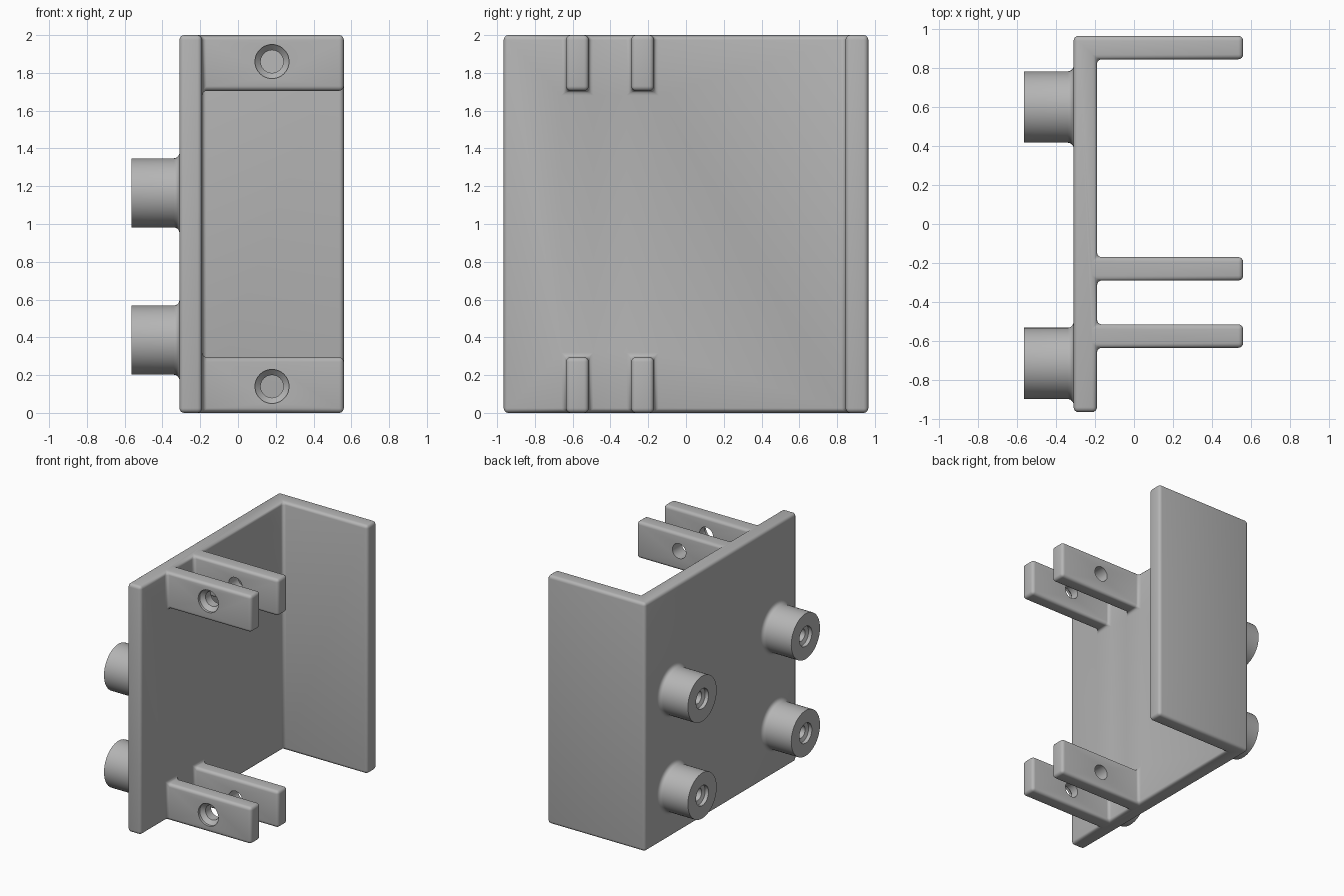
import bpy, bmesh, math
from mathutils import Matrix, Vector

cube = bpy.data.objects.get("Cube")
if cube:
    bpy.data.objects.remove(cube, do_unlink=True)

GREY = (0.46, 0.46, 0.46, 1)
mat = bpy.data.materials.new("plain grey")
mat.use_nodes = True
mat.diffuse_color = GREY
mat.node_tree.nodes["Principled BSDF"].inputs["Base Color"].default_value = GREY


def make_object(name, bm):
    bmesh.ops.recalc_face_normals(bm, faces=bm.faces)
    mesh = bpy.data.meshes.new(name)
    bm.to_mesh(mesh)
    bm.free()
    mesh.materials.append(mat)
    ob = bpy.data.objects.new(name, mesh)
    bpy.context.scene.collection.objects.link(ob)
    return ob


def box(name, x, y, z):
    bm = bmesh.new()
    size = Vector((x[1] - x[0], y[1] - y[0], z[1] - z[0]))
    mid = Vector((sum(x), sum(y), sum(z))) / 2
    bmesh.ops.create_cube(bm, size=1, matrix=Matrix.Translation(mid) @ Matrix.Diagonal(size).to_4x4())
    return make_object(name, bm)


def lathe(name, profile, place, sides=48):
    """Turn (radius, height) points around z, then place the result."""
    bm = bmesh.new()
    verts = [bm.verts.new((r, 0, h)) for r, h in profile]
    edges = [bm.edges.new(pair) for pair in zip(verts, verts[1:])]
    bmesh.ops.spin(bm, geom=verts + edges, cent=(0, 0, 0), axis=(0, 0, 1),
                   angle=math.tau, steps=sides, use_merge=True)
    bmesh.ops.remove_doubles(bm, verts=bm.verts, dist=0.0001)
    bm.transform(place)
    return make_object(name, bm)


def boolean(ob, tool, operation):
    mod = ob.modifiers.new(operation.lower(), 'BOOLEAN')
    mod.operation, mod.object, mod.solver = operation, tool, 'EXACT'


def bake(ob):
    graph = bpy.context.evaluated_depsgraph_get()
    mesh = bpy.data.meshes.new_from_object(ob.evaluated_get(graph))
    ob.modifiers.clear()
    ob.data = mesh


def smooth(ob):
    bpy.ops.object.select_all(action='DESELECT')
    ob.select_set(True)
    bpy.context.view_layer.objects.active = ob
    bpy.ops.object.shade_smooth_by_angle(angle=math.radians(35))


# L-shaped bracket: mounting plate with a side wall
bm = bmesh.new()
outline = [(-0.31, -0.965), (-0.19, -0.965), (-0.19, 0.845),
           (0.56, 0.845), (0.56, 0.965), (-0.31, 0.965)]
base = bm.faces.new([bm.verts.new((x, y, 0)) for x, y in outline])
top = bmesh.ops.extrude_face_region(bm, geom=[base])["geom"]
bmesh.ops.translate(bm, vec=(0, 0, 2), verts=[v for v in top if isinstance(v, bmesh.types.BMVert)])
bracket = make_object("bracket", bm)

# Two pairs of clevis tabs joined to the plate
helpers = []
for y in ((-0.635, -0.515), (-0.29, -0.17)):
    for z in ((0, 0.295), (1.705, 2)):
        tab = box("tab", (-0.25, 0.56), y, z)
        boolean(bracket, tab, 'UNION')
        helpers.append(tab)
bake(bracket)

# Clean the flush faces, then round outer edges and fillet inner corners
bm = bmesh.new()
bm.from_mesh(bracket.data)
bmesh.ops.remove_doubles(bm, verts=bm.verts, dist=0.0001)
bmesh.ops.dissolve_limit(bm, angle_limit=0.02, verts=bm.verts, edges=bm.edges)
bm.to_mesh(bracket.data)
bm.free()
bevel = bracket.modifiers.new("rounding", 'BEVEL')
bevel.width, bevel.segments = 0.025, 4
bevel.limit_method, bevel.angle_limit = 'ANGLE', math.radians(40)

# Countersunk pin holes through each pair of tabs
for z in (0.14, 1.86):
    place = Matrix.Translation((0.18, -0.635, z)) @ Matrix.Rotation(-math.pi / 2, 4, 'X')
    pin = lathe("pin_hole_cutter", [(0, -0.02), (0.09, -0.02), (0.09, 0.02), (0.06, 0.05),
                                    (0.06, 0.6), (0, 0.6)], place)
    boolean(bracket, pin, 'DIFFERENCE')
    helpers.append(pin)
bake(bracket)
for ob in helpers:
    bpy.data.objects.remove(ob, do_unlink=True)
smooth(bracket)

# Four round bosses with blind countersunk holes and a fillet at the plate
R, F, FACE = 0.183, 0.03, 0.255
fillet = [(R + F * (1 - math.cos(a)), F * (1 - math.sin(a)))
          for a in (math.pi / 2 * i / 5 for i in range(6))]
profile = [(0, 0.06), (0.05, 0.06), (0.05, 0.215), (0.08, 0.185 + 0.04), (0.08, FACE), (R, FACE)]
profile += fillet + [(R + F, -0.02), (0, -0.02)]
# Fillet runs from the boss wall down to the plate
flare = [(R + F * (1 - math.sin(a)), F * (1 - math.cos(a)))
         for a in (math.pi / 2 * (5 - i) / 5 for i in range(6))]
profile[6:12] = flare
for y in (-0.715, 0.6):
    for z in (0.385, 1.165):
        place = Matrix.Translation((-0.31, y, z)) @ Matrix.Rotation(-math.pi / 2, 4, 'Y')
        smooth(lathe("boss", profile, place))
